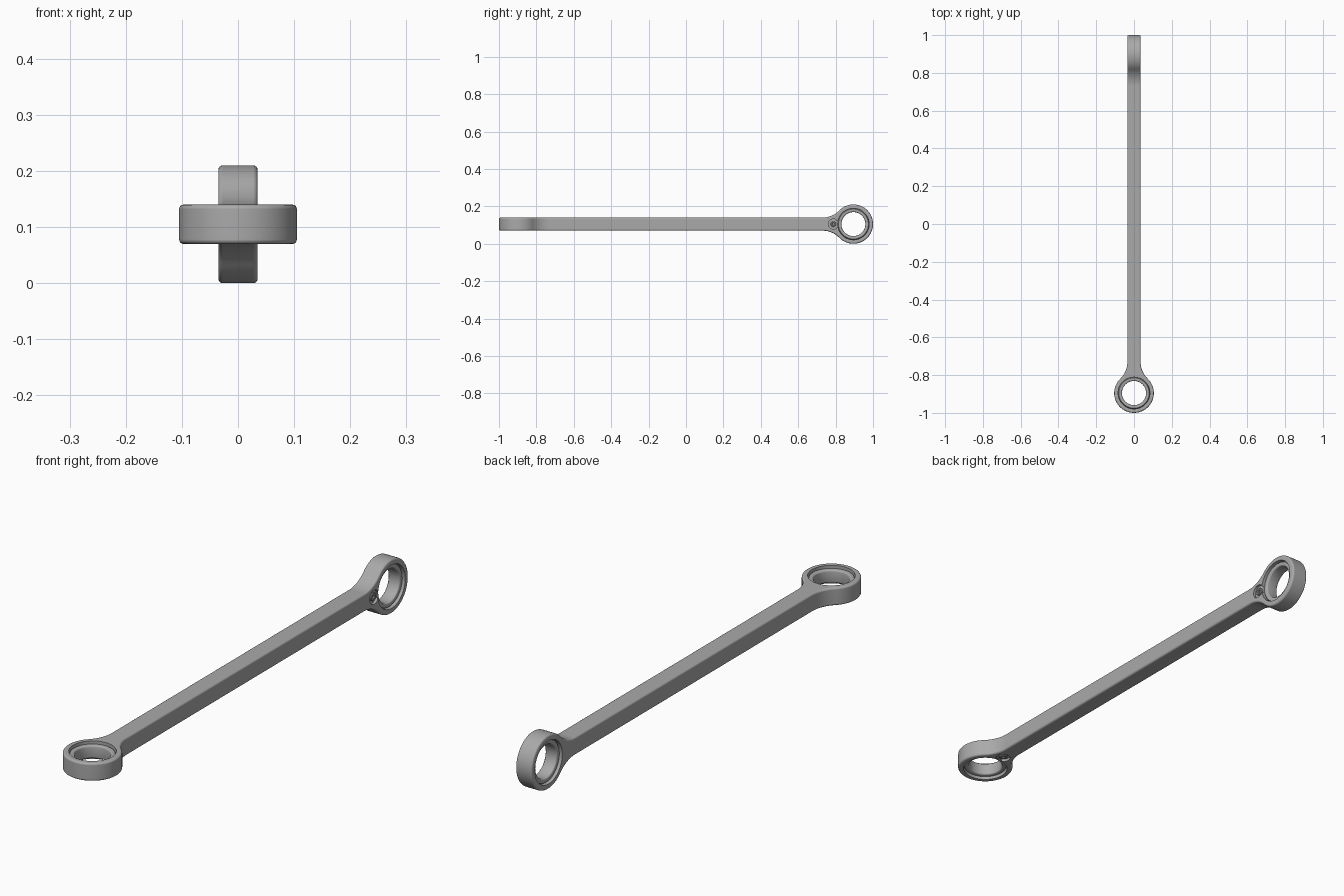
import bpy, bmesh
from math import pi, sin, cos, atan2, sqrt
from mathutils import Matrix, Vector

cube = bpy.data.objects.get("Cube")
if cube:
    bpy.data.objects.remove(cube)

HALF = 0.035        # half thickness of rod and heads
HEAD_R = 0.105      # outer radius of each head
HEAD_Y = -0.895     # centre of the front head
FILLET = 0.124      # blend from rod to head
SEAT_R = 0.084      # recess that holds the bushing
RECESS = 0.010
POCKET_Y = HEAD_Y + 0.107
POCKET_R = 0.027
MID_Z = 0.105

grey = bpy.data.materials.new("satin grey")
grey.use_nodes = True
grey.diffuse_color = (0.4, 0.4, 0.4, 1)
grey.node_tree.nodes["Principled BSDF"].inputs["Base Color"].default_value = (0.4, 0.4, 0.4, 1)

# The back end is the front end turned round and twisted a quarter turn
lift = Matrix.Translation((0, 0, MID_Z))
ends = {"front": lift,
        "back": lift @ Matrix.Rotation(-pi / 2, 4, 'Y') @ Matrix.Rotation(pi, 4, 'Z')}


def finish(name, bm):
    bmesh.ops.recalc_face_normals(bm, faces=bm.faces[:])
    mesh = bpy.data.meshes.new(name)
    bm.to_mesh(mesh)
    bm.free()
    mesh.materials.append(grey)
    obj = bpy.data.objects.new(name, mesh)
    bpy.context.collection.objects.link(obj)
    return obj


def smooth(obj):
    bpy.ops.object.select_all(action='DESELECT')
    obj.select_set(True)
    bpy.context.view_layer.objects.active = obj
    bpy.ops.object.shade_smooth_by_angle(angle=0.62)


def lathe(name, profile, matrix, y, steps=64):
    """Closed (radius, height) profile turned about the local z axis at y."""
    bm = bmesh.new()
    rings = [[bm.verts.new(matrix @ Vector((r * cos(2 * pi * i / steps),
                                            y + r * sin(2 * pi * i / steps), z)))
              for r, z in profile] for i in range(steps)]
    n = len(profile)
    for i in range(steps):
        a, b = rings[i], rings[(i + 1) % steps]
        for j in range(n):
            k = (j + 1) % n
            bm.faces.new((a[j], b[j], b[k], a[k]))
    return finish(name, bm)


def cutter(radius, low, high, matrix, y):
    bm = bmesh.new()
    bmesh.ops.create_cone(bm, cap_ends=True, segments=64, radius1=radius, radius2=radius,
                          depth=high - low,
                          matrix=matrix @ Matrix.Translation((0, y, (low + high) / 2)))
    obj = finish("cutter", bm)
    obj.hide_render = True
    return obj


def half_outline():
    """Rod edge, concave fillet, then round the head and back."""
    fx = HALF + FILLET
    drop = sqrt((HEAD_R + FILLET) ** 2 - fx ** 2)
    fy = HEAD_Y + drop
    tangent = atan2(drop, fx)
    right = [(HALF, 0)]
    for i in range(11):
        a = pi + tangent * i / 10
        right.append((fx + FILLET * cos(a), fy + FILLET * sin(a)))
    for i in range(1, 25):
        a = tangent - (tangent + pi / 2) * i / 24
        right.append((HEAD_R * cos(a), HEAD_Y + HEAD_R * sin(a)))
    return right + [(-x, y) for x, y in reversed(right[:-1])]


# One-piece rod with a head at each end
bm = bmesh.new()
outline = half_outline()
for matrix in ends.values():
    top, low = [[bm.verts.new(matrix @ Vector((x, y, z))) for x, y in outline]
                for z in (HALF, -HALF)]
    bm.faces.new(top)
    bm.faces.new(low[::-1])
    for i in range(len(outline) - 1):
        bm.faces.new((top[i], low[i], low[i + 1], top[i + 1]))
bmesh.ops.remove_doubles(bm, verts=bm.verts[:], dist=0.0001)
bmesh.ops.recalc_face_normals(bm, faces=bm.faces[:])
sharp = [e for e in bm.edges if len(e.link_faces) == 2 and e.calc_face_angle() > 1]
bmesh.ops.bevel(bm, geom=sharp, offset=0.008, segments=4, profile=0.5, affect='EDGES')
rod = finish("connecting_rod", bm)

# Bore each head and sink the small round pocket beside it
cutters = []
for matrix in ends.values():
    cutters.append(cutter(SEAT_R, -0.1, 0.1, matrix, HEAD_Y))
    cutters.append(cutter(POCKET_R, -0.1, RECESS - HALF, matrix, POCKET_Y))
bpy.context.view_layer.objects.active = rod
for tool in cutters:
    mod = rod.modifiers.new("bore", 'BOOLEAN')
    mod.operation = 'DIFFERENCE'
    mod.solver = 'EXACT'
    mod.object = tool
    bpy.ops.object.modifier_apply(modifier=mod.name)
    bpy.data.objects.remove(tool)
smooth(rod)
weighted = rod.modifiers.new("even shading", 'WEIGHTED_NORMAL')
weighted.keep_sharp = True

# Bushing seated in each head, and a hollow stud in each pocket
face = HALF - RECESS
lip = 0.006
side = [(SEAT_R, face - lip), (SEAT_R - 0.004, face)]
side += [(0.064 + lip * (1 - sin(a)), face - lip * (1 - cos(a)))
         for a in (0, pi / 6, pi / 3, pi / 2)]
bushing = side + [(r, -z) for r, z in reversed(side)]
floor = RECESS - HALF
stud = [(0.015, floor + 0.004), (0.015, floor - 0.005), (0.013, floor - 0.007),
        (0.008, floor - 0.007), (0.006, floor - 0.005), (0.006, floor + 0.004)]
for end, matrix in ends.items():
    smooth(lathe(end + "_bushing", bushing, matrix, HEAD_Y))
    smooth(lathe(end + "_stud", stud, matrix, POCKET_Y, 32))
